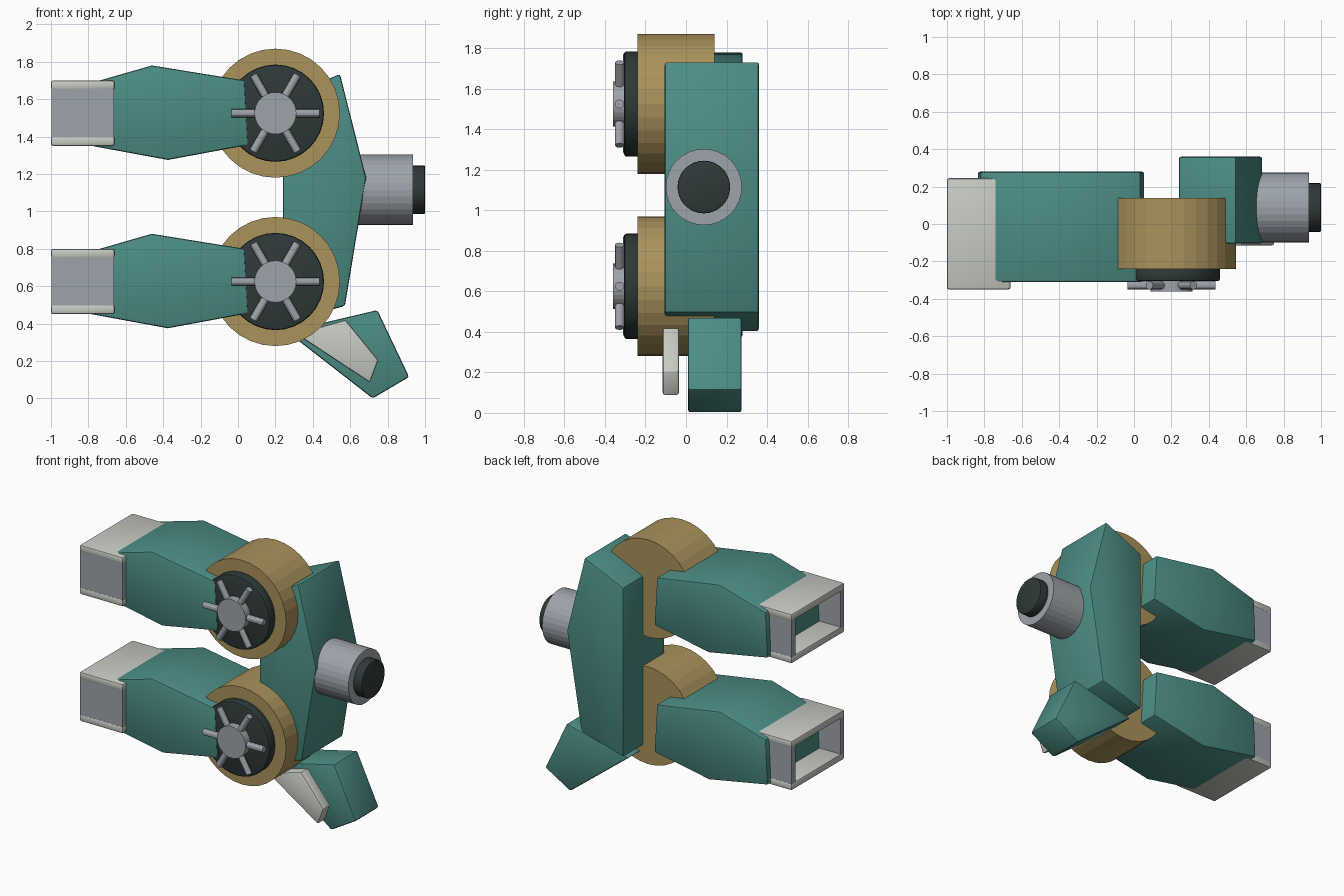
import bpy, bmesh, math
from mathutils import Matrix, Vector

if "Cube" in bpy.data.objects:
    bpy.data.objects.remove(bpy.data.objects["Cube"])


def material(name, rgb):
    m = bpy.data.materials.new(name)
    m.diffuse_color = (*rgb, 1)
    m.use_nodes = True
    m.node_tree.nodes["Principled BSDF"].inputs["Base Color"].default_value = m.diffuse_color
    return m


TEAL = material("teal", (0.072, 0.265, 0.235))
GOLD = material("gold", (0.40, 0.29, 0.105))
WHITE = material("off_white", (0.57, 0.60, 0.54))
GREY = material("steel_grey", (0.34, 0.37, 0.41))
BLACK = material("charcoal", (0.028, 0.040, 0.040))


def finish(bm, name, mat, bevel, smooth):
    bmesh.ops.recalc_face_normals(bm, faces=bm.faces)
    if bevel:
        sharp = [e for e in bm.edges if e.calc_face_angle(0) > math.radians(28)]
        bmesh.ops.bevel(bm, geom=sharp, offset=bevel, segments=2,
                        profile=0.5, affect='EDGES', clamp_overlap=True)
    mesh = bpy.data.meshes.new(name)
    bm.to_mesh(mesh)
    bm.free()
    ob = bpy.data.objects.new(name, mesh)
    bpy.context.collection.objects.link(ob)
    mesh.materials.append(mat)
    if smooth:
        bpy.ops.object.select_all(action='DESELECT')
        ob.select_set(True)
        bpy.context.view_layer.objects.active = ob
        bpy.ops.object.shade_smooth_by_angle(angle=math.radians(30))
    return ob


def slab(name, profile, y0, y1, mat, bevel=0.012, dz=0.0):
    """Extrude an x-z outline from y0 to y1."""
    bm = bmesh.new()
    face = bm.faces.new([bm.verts.new((x, y0, z + dz)) for x, z in profile])
    ext = bmesh.ops.extrude_face_region(bm, geom=[face])
    verts = [v for v in ext["geom"] if isinstance(v, bmesh.types.BMVert)]
    bmesh.ops.translate(bm, verts=verts, vec=(0, y1 - y0, 0))
    return finish(bm, name, mat, bevel, True)


def box(name, x0, x1, y0, y1, z0, z1, mat, bevel=0.0):
    return slab(name, [(x0, z0), (x1, z0), (x1, z1), (x0, z1)], y0, y1, mat, bevel)


def rod(name, a, b, radius, sides, mat, bevel=0.0, smooth=False):
    """Cylinder running from point a to point b."""
    a, b = Vector(a), Vector(b)
    turn = (b - a).to_track_quat('Z', 'Y').to_matrix().to_4x4()
    bm = bmesh.new()
    bmesh.ops.create_cone(bm, cap_ends=True, segments=sides, radius1=radius,
                          radius2=radius, depth=(b - a).length,
                          matrix=Matrix.Translation((a + b) / 2) @ turn)
    return finish(bm, name, mat, bevel, smooth)


# Two identical stacked units: arm, hollow end frame, drum and spoked wheel
ARM = [(-0.82, 1.677), (-0.46, 1.78), (0.035, 1.70),
       (0.055, 1.355), (-0.375, 1.275), (-0.835, 1.36)]
CX = 0.2
for label, dz in (("upper", 0.0), ("lower", -0.9)):
    slab(label + "_arm", ARM, -0.31, 0.28, TEAL, 0.012, dz)

    # End frame: white plates above and below, grey side walls
    for part, z in (("top", 1.65), ("bottom", 1.35)):
        box(f"{label}_frame_{part}", -1, -0.66, -0.35, 0.245,
            z + dz, z + 0.05 + dz, WHITE, 0.012)
    for part, y in (("front", -0.346), ("back", 0.201)):
        box(f"{label}_frame_{part}", -0.998, -0.662, y, y + 0.04,
            1.392 + dz, 1.658 + dz, GREY)

    # Drum, dark disc and hub
    cz = 1.525 + dz
    rod(label + "_drum", (CX, -0.24, cz), (CX, 0.14, cz), 0.345, 32, GOLD)
    rod(label + "_disc", (CX, -0.23, cz), (CX, -0.305, cz), 0.26, 32, BLACK, 0.012, True)
    rod(label + "_hub", (CX, -0.29, cz), (CX, -0.36, cz), 0.112, 32, GREY)

    # Six radial spokes
    for i in range(6):
        t = math.radians(60 * i)
        c, s = math.cos(t), math.sin(t)
        rod(f"{label}_spoke_{i + 1}", (CX + 0.08 * c, -0.328, cz + 0.08 * s),
            (CX + 0.236 * c, -0.328, cz + 0.236 * s), 0.022, 12, GREY, 0.0, True)

# Rear body joining both units
slab("body", [(0.24, 1.60), (0.545, 1.735), (0.685, 1.18), (0.572, 0.495), (0.24, 0.40)],
     -0.105, 0.36, TEAL)

# Rear barrel with dark core
rod("barrel", (0.55, 0.088, 1.115), (0.935, 0.088, 1.115), 0.188, 32, GREY)
rod("barrel_core", (0.90, 0.088, 1.115), (1.0, 0.088, 1.115), 0.13, 32, BLACK, 0.006, True)

# Angled tail and its pale side plate
slab("tail", [(0.26, 0.358), (0.745, 0.472), (0.915, 0.115), (0.72, 0.0)],
     0.01, 0.275, TEAL)
slab("tail_plate", [(0.31, 0.345), (0.575, 0.42), (0.75, 0.205), (0.705, 0.085)],
     -0.115, -0.035, WHITE, 0.01)
